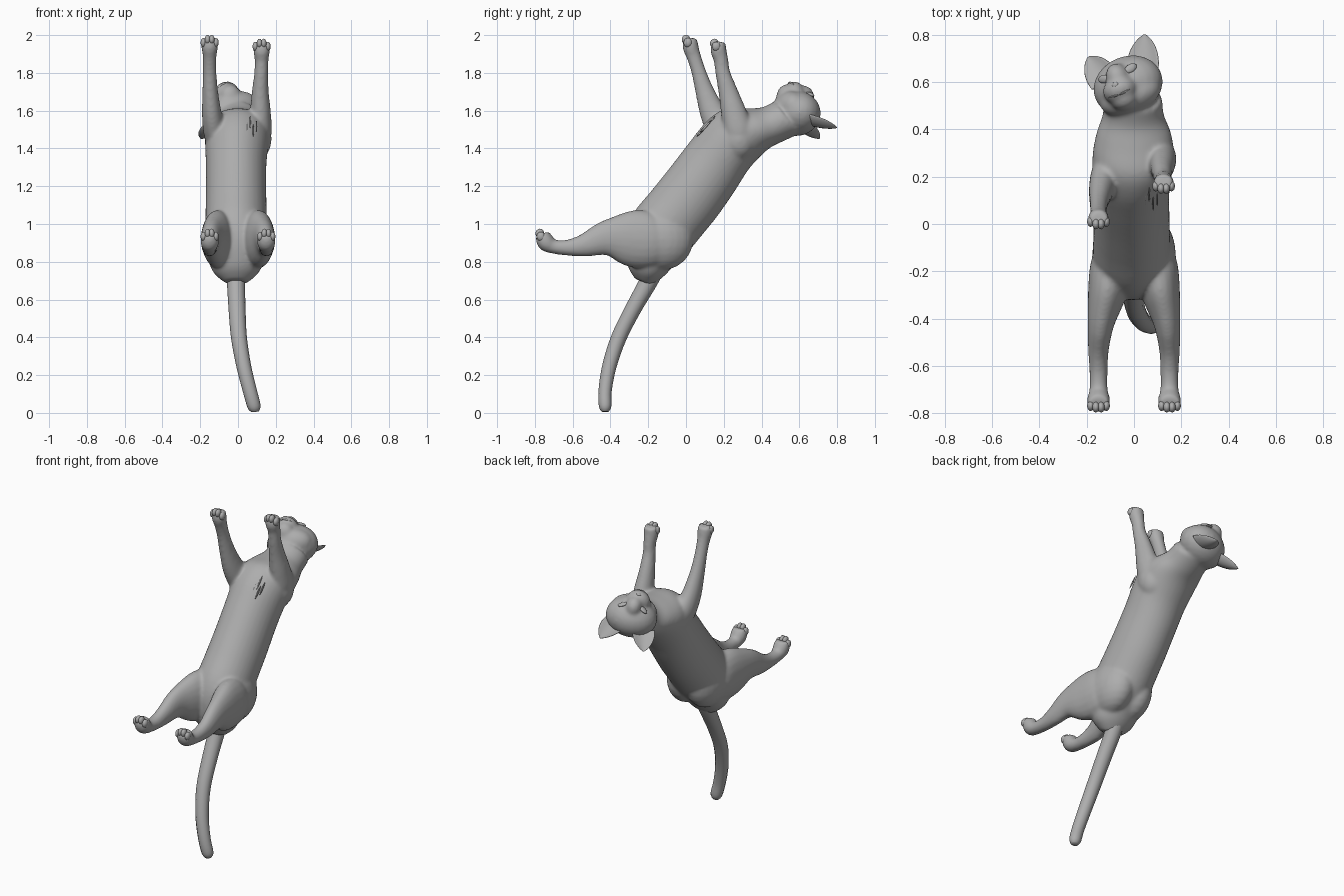
import bpy, bmesh, math
from mathutils import Vector as V, Matrix

if "Cube" in bpy.data.objects:
    bpy.data.objects.remove(bpy.data.objects["Cube"])

fur = bpy.data.materials.new("grey fur")
fur.diffuse_color = (0.42, 0.42, 0.42, 1)
fur.use_nodes = True
fur.node_tree.nodes["Principled BSDF"].inputs["Base Color"].default_value = fur.diffuse_color
X = V((1, 0, 0))


def finish(bm, name):
    bmesh.ops.recalc_face_normals(bm, faces=bm.faces)
    for f in bm.faces:
        f.smooth = True
    me = bpy.data.meshes.new(name)
    bm.to_mesh(me)
    bm.free()
    me.materials.append(fur)
    ob = bpy.data.objects.new(name, me)
    bpy.context.collection.objects.link(ob)
    return ob


def spline(p, steps):
    """Catmull-Rom resampling of a list of number tuples."""
    p = [V(q) for q in p]
    out = []
    for i in range(len(p) - 1):
        a, b, c, d = p[max(i - 1, 0)], p[i], p[i + 1], p[min(i + 2, len(p) - 1)]
        for s in range(steps):
            t = s / steps
            out.append(0.5 * (2 * b + (c - a) * t + (2 * a - 5 * b + 4 * c - d) * t * t
                              + (3 * b - a - 3 * c + d) * t ** 3))
    return out + [p[-1]]


def loft(bm, rings):
    """Skin closed rings of points and cap both ends."""
    vs = [[bm.verts.new(p) for p in r] for r in rings]
    n = len(vs[0])
    for r, s in zip(vs, vs[1:]):
        for i in range(n):
            j = (i + 1) % n
            bm.faces.new((r[i], r[j], s[j], s[i]))
    bm.faces.new(vs[0])
    bm.faces.new(vs[-1])


def oval(c, a, b, n):
    return [c + a * math.cos(2 * math.pi * i / n) + b * math.sin(2 * math.pi * i / n) for i in range(n)]


def limb(bm, pts, n=20, steps=4, grow=0.0):
    """Tube through (x, y, z, half width, half depth)."""
    q = spline(pts, steps)
    rings = []
    for i, p in enumerate(q):
        t = (V(q[min(i + 1, len(q) - 1)][:3]) - V(q[max(i - 1, 0)][:3])).normalized()
        a = (X - t * t.x).normalized()
        rings.append(oval(V(p[:3]), a * (p[3] + grow), t.cross(a) * (p[4] + grow), n))
    loft(bm, rings)


def ball(bm, c, radii, rot=Matrix.Identity(3), seg=24):
    m = Matrix.Translation(c) @ rot.to_4x4() @ Matrix.Diagonal((*radii, 1))
    bmesh.ops.create_uvsphere(bm, u_segments=seg, v_segments=seg // 2, radius=1, matrix=m)


# head frame: sideways, crown and face directions
F = V((-0.25, 0.15, 0.95)).normalized()
R = V((0.92, 0.36, 0.15))
R = (R - F * R.dot(F)).normalized()
U = F.cross(R)
HEAD = Matrix((R, U, F)).transposed()
HC = V((-0.025, 0.585, 1.585))


def on_head(r, u, f):
    return HC + HEAD @ V((r, u, f))


# torso: centre x, half width, belly y z, back y z
bm = bmesh.new()
torso = [(-0.01, .06, -.27, .71, -.18, .675),
         (-0.01, .125, -.31, .785, -.12, .72),
         (-0.01, .158, -.32, .93, -.05, .793),
         (-0.01, .164, -.28, 1.055, .02, .862),
         (-0.01, .162, -.18, 1.18, .09, .947),
         (-0.01, .160, -.08, 1.305, .167, 1.042),
         (-0.01, .160, .02, 1.435, .257, 1.172),
         (-0.007, .167, .11, 1.545, .327, 1.282),
         (-0.003, .172, .20, 1.607, .388, 1.352),
         (-0.001, .158, .31, 1.612, .448, 1.405),
         (-0.003, .130, .40, 1.617, .513, 1.437),
         (-0.003, .122, .47, 1.65, .595, 1.475)]
rings = []
for cx, w, by, bz, ky, kz in spline(torso, 4):
    belly, back = V((cx, by, bz)), V((cx, ky, kz))
    rings.append(oval((belly + back) / 2, X * w, (belly - back) / 2, 32))
loft(bm, rings)

# skull, cheeks, muzzle, nose bridge and chin
ball(bm, HC, (.152, .125, .118), HEAD)
ball(bm, on_head(-.002, -.05, .02), (.136, .078, .088), HEAD)
ball(bm, on_head(-.020, -.028, .098), (.074, .060, .074), HEAD)
ball(bm, on_head(-.010, .025, .100), (.050, .062, .062), HEAD)
ball(bm, on_head(-.018, -.072, .085), (.057, .045, .060), HEAD)

# front legs, upper ends tapering away inside the chest
limb(bm, [(-.07, .29, 1.40, .05, .05), (-.115, .215, 1.47, .058, .08), (-.137, .15, 1.57, .049, .067),
          (-.147, .10, 1.70, .037, .046), (-.150, .066, 1.81, .031, .034), (-.150, .04, 1.89, .032, .034),
          (-.150, .024, 1.94, .040, .038), (-.150, .026, 1.985, .035, .030)], grow=.005)
limb(bm, [(.07, .31, 1.40, .05, .05), (.110, .285, 1.47, .060, .075), (.118, .258, 1.57, .053, .066),
          (.118, .223, 1.70, .040, .047), (.123, .195, 1.80, .032, .035), (.125, .185, 1.87, .032, .034),
          (.125, .172, 1.92, .040, .038), (.125, .177, 1.965, .035, .030)], grow=.005)

# shoulders
for s, y, z in ((-1, .25, 1.46), (1, .28, 1.45)):
    ball(bm, V((s * .10, y, z)), (.078, .09, .11))

# hips and hind legs, mirrored, thighs growing out of the hips
for s in (-1, 1):
    ball(bm, V((s * .065, -.13, .92)), (.112, .17, .165))
    limb(bm, [(s * .05, .0, .97, .03, .04), (s * .090, -.15, .92, .082, .135),
              (s * .113, -.29, .922, .078, .147), (s * .140, -.42, .925, .053, .093),
              (s * .150, -.53, .890, .040, .060), (s * .150, -.62, .875, .035, .040),
              (s * .150, -.70, .880, .035, .034), (s * .150, -.742, .905, .046, .045),
              (s * .150, -.76, .95, .041, .033)], grow=.004)

# fuse torso, head and legs into one smooth skin
body = finish(bm, "body")
m = body.modifiers.new("fuse", 'REMESH')
m.mode = 'VOXEL'
m.voxel_size = 0.008
m.use_smooth_shade = True
m = body.modifiers.new("soften", 'SMOOTH')
m.factor = 0.5
m.iterations = 18

# toes: four per paw, outer ones set back
for name, x, y, z, fan in (("front_left_toes", -.15, .010, 1.966, .010),
                           ("front_right_toes", .125, .160, 1.946, .010),
                           ("hind_left_toes", -.15, -.768, .940, .006),
                           ("hind_right_toes", .15, -.768, .940, .006)):
    bm = bmesh.new()
    for k in (-1.5, -.5, .5, 1.5):
        p = V((x + k * .022, y - fan, z + .010)) if abs(k) < 1 else V((x + k * .022, y, z - .006))
        ball(bm, p, (.0155, .023, .025), seg=14)
    finish(bm, name)

# tail
bm = bmesh.new()
limb(bm, [(-.01, -.17, .76, .055, .055), (-.01, -.207, .68, .048, .048), (-.005, -.28, .55, .045, .043),
          (.005, -.355, .40, .042, .041), (.03, -.405, .25, .039, .038), (.062, -.428, .12, .037, .035),
          (.085, -.428, .035, .035, .033), (.09, -.427, .006, .020, .018)], n=12)
finish(bm, "tail")

# ears: tapered leaves cupped towards the face
for name, base, tip, w in (("ear_left", (-.122, .605, 1.525), (-.194, .705, 1.452), .066),
                           ("ear_right", (.040, .650, 1.55), (.045, .80, 1.51), .070)):
    base, tip = V(base), V(tip)
    side = (tip - base).cross(F).normalized()
    out = side.cross(tip - base).normalized()
    bm = bmesh.new()
    rings = []
    for t, k in spline([(0, 1), (.3, .97), (.6, .78), (.85, .44), (1, .08)], 4):
        ring = []
        for i in range(20):
            a = 2 * math.pi * i / 20
            cup = .028 * k * math.cos(a) ** 2
            ring.append(base.lerp(tip, t) + side * w * k * math.cos(a)
                        + out * (.012 * k * math.sin(a) + cup - .014 * k))
        rings.append(ring)
    loft(bm, rings)
    finish(bm, name)

# eyes, slanted almonds on the face
for name, s in (("eye_left", -1), ("eye_right", 1)):
    bm = bmesh.new()
    tilt = HEAD @ Matrix.Rotation(s * .45, 3, 'Y') @ Matrix.Rotation(s * .3, 3, 'Z')
    ball(bm, on_head(s * .062 - .007, .040, .106), (.030, .018, .009), tilt, 16)
    finish(bm, name)

# nose
bm = bmesh.new()
ball(bm, on_head(-.020, -.015, .164), (.015, .012, .007), HEAD, 12)
finish(bm, "nose")

# mouth line, two slim halves
bm = bmesh.new()
for s in (-1, 1):
    ball(bm, on_head(-.020 + s * .027, -.056, .148), (.030, .005, .009),
         HEAD @ Matrix.Rotation(s * .5, 3, 'Y') @ Matrix.Rotation(s * .2, 3, 'Z'), 12)
finish(bm, "mouth")

# thin tufts of chest fur
bm = bmesh.new()
along = Matrix.Rotation(math.atan2(.11, .10), 3, 'X')
for i in range(5):
    ball(bm, V((.03 + .017 * i, .085 + .02 * (i % 3), 1.495 + .022 * (i % 3))), (.004, .045, .006), along, 8)
finish(bm, "chest_tufts")
